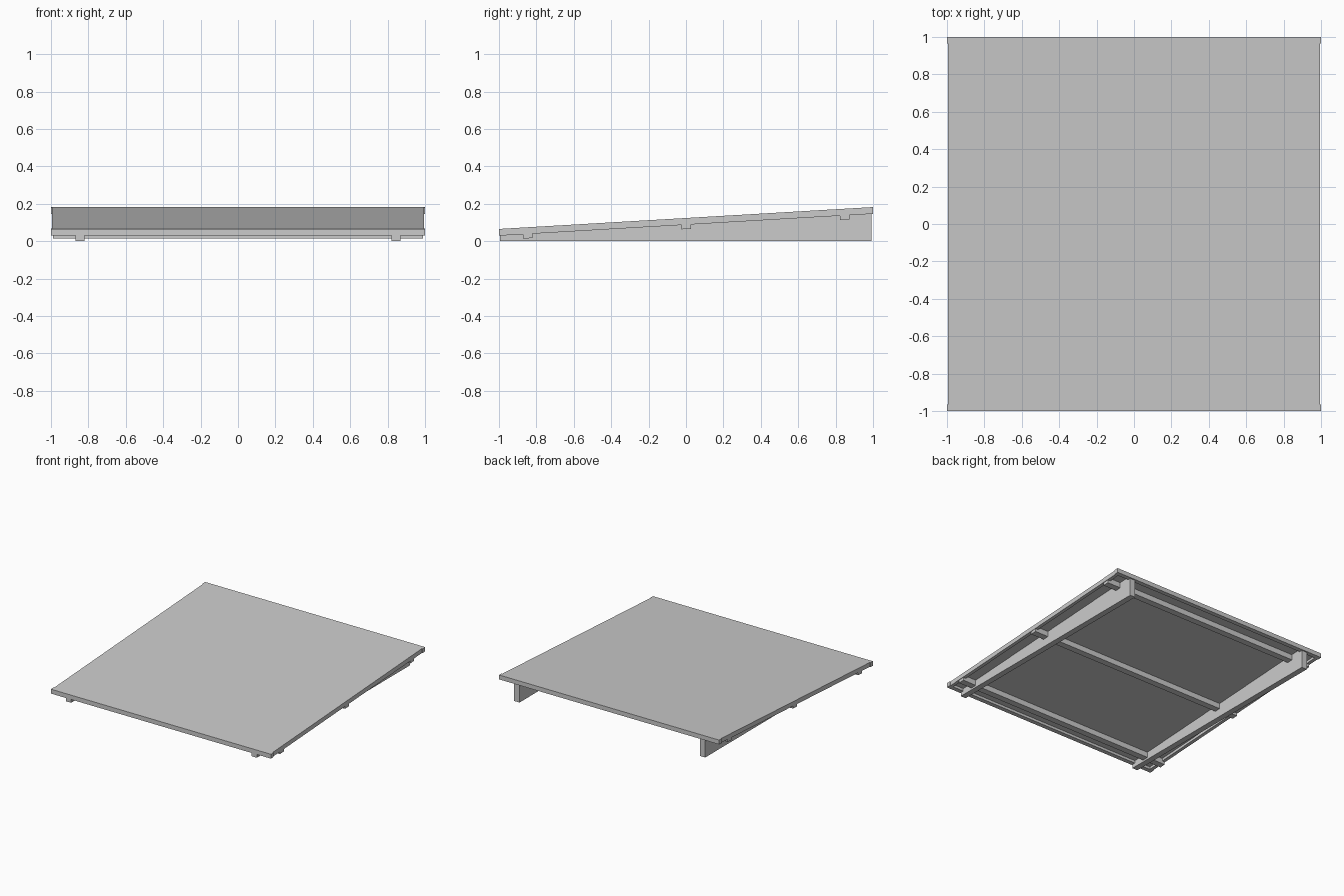
import bpy, bmesh

if "Cube" in bpy.data.objects:
    bpy.data.objects.remove(bpy.data.objects["Cube"])

# One plain grey for the whole ramp
mat = bpy.data.materials.new("grey")
mat.diffuse_color = (0.6, 0.6, 0.6, 1.0)
mat.use_nodes = True
mat.node_tree.nodes["Principled BSDF"].inputs["Base Color"].default_value = mat.diffuse_color

SLOPE = 0.0585      # rise per unit of y
TOP_MID = 0.124     # deck height at y = 0
RAIL_H = 0.036      # rail depth
DECK_T = 0.015      # deck thickness


def top_z(y):
    return TOP_MID + SLOPE * y


def sloped_box(name, x0, x1, y0, y1, d_top, d_bottom=None):
    """Box following the slope; depths are measured below the deck top.
    With no bottom depth it reaches down to the ground."""
    bm = bmesh.new()
    bmesh.ops.create_cube(bm, size=1)
    for v in bm.verts:
        upper = v.co.z > 0
        v.co.x = x1 if v.co.x > 0 else x0
        v.co.y = y1 if v.co.y > 0 else y0
        if upper:
            v.co.z = top_z(v.co.y) - d_top
        else:
            v.co.z = 0 if d_bottom is None else top_z(v.co.y) - d_bottom
    me = bpy.data.meshes.new(name)
    bm.to_mesh(me)
    bm.free()
    me.materials.append(mat)
    ob = bpy.data.objects.new(name, me)
    bpy.context.collection.objects.link(ob)
    return ob


# Four deck panels side by side
edge = 0.966
seams = [-edge, -0.5, 0.0, 0.495, edge]
for i in range(4):
    sloped_box(f"deck_panel_{i + 1}", seams[i], seams[i + 1], -edge, edge, 0, DECK_T)

# Frame rails around the deck
sloped_box("front_rail", -1, 1, -1, -edge, 0, RAIL_H)
sloped_box("back_rail", -1, 1, edge, 1, 0, RAIL_H)
for side, s in (("left", -1), ("right", 1)):
    xa, xb = sorted((s * edge, s * 0.994))
    sloped_box(f"{side}_rail", xa, xb, -edge, edge, 0, RAIL_H)

    # Wedge stringers standing on the ground
    xa, xb = sorted((s * 0.82, s * 0.868))
    sloped_box(f"{side}_stringer", xa, xb, -0.995, 0.99, DECK_T)

# Cross battens under the deck
for name, y in (("front", -0.845), ("middle", 0.001), ("back", 0.848)):
    sloped_box(f"{name}_batten", -0.99, 0.99, y - 0.025, y + 0.025, DECK_T, 0.059)
